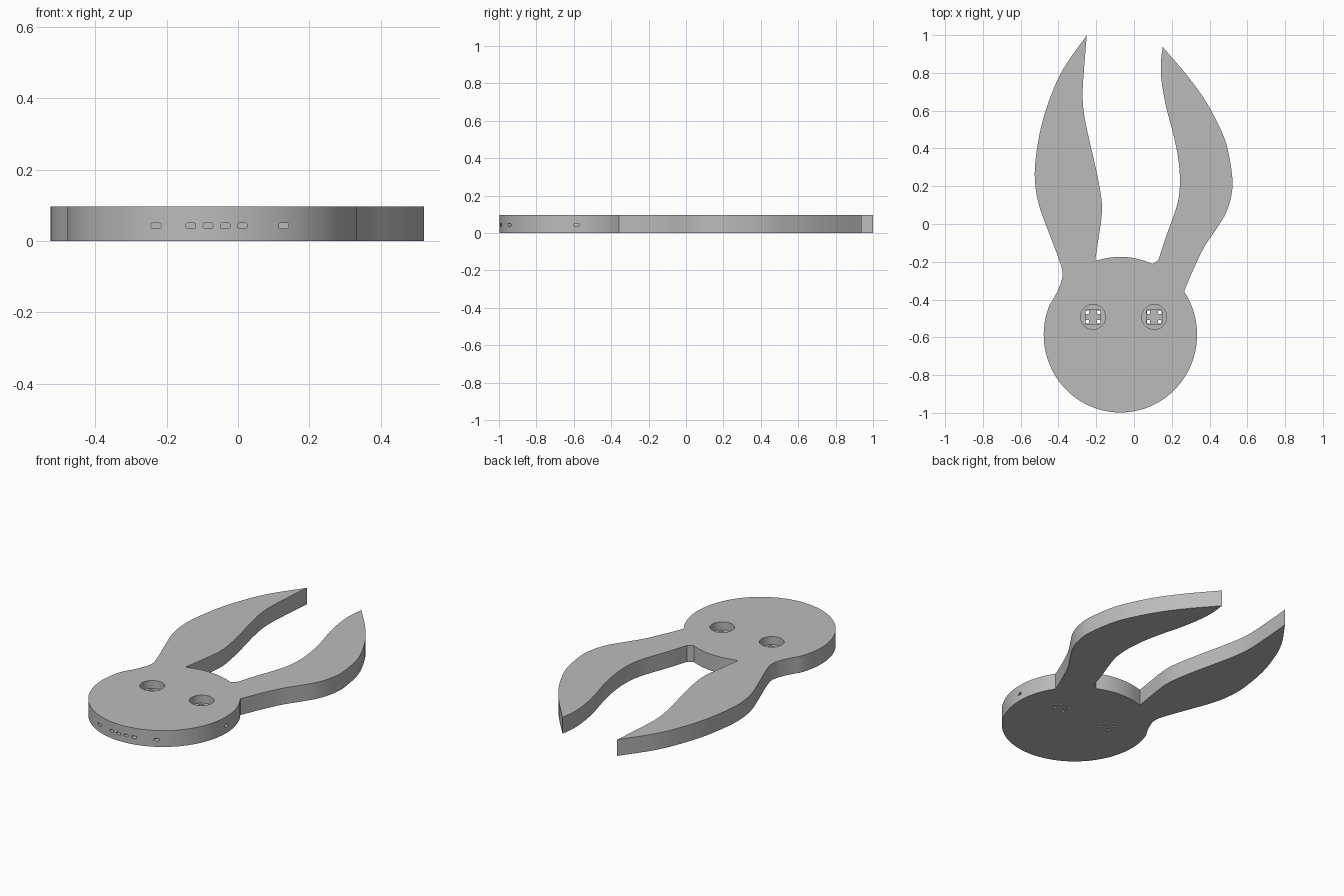
import bpy, bmesh, math
from mathutils import Vector

THICK = 0.097
HEAD = Vector((-0.072, -0.586))
RX, RY = 0.406, 0.412

old = bpy.data.objects.get("Cube")
if old:
    bpy.data.objects.remove(old, do_unlink=True)

grey = bpy.data.materials.new("plain grey")
grey.use_nodes = True
colour = (0.5, 0.5, 0.5, 1)
grey.diffuse_color = colour
grey.node_tree.nodes["Principled BSDF"].inputs["Base Color"].default_value = colour


def arc(start, end, count):
    """Points on the head outline between two angles in degrees."""
    angles = [math.radians(start + (end - start) * i / count) for i in range(count + 1)]
    return [HEAD + Vector((RX * math.cos(a), RY * math.sin(a))) for a in angles]


def spline(points, steps=5):
    """Smooth curve through the points."""
    p = [Vector(q) for q in points]
    p = [2 * p[0] - p[1]] + p + [2 * p[-1] - p[-2]]
    out = []
    for a, b, c, d in zip(p, p[1:], p[2:], p[3:]):
        for i in range(steps):
            t = i / steps
            out.append(0.5 * (2 * b + (c - a) * t + (2 * a - 5 * b + 4 * c - d) * t * t
                              + (3 * b - a - 3 * c + d) * t ** 3))
    return out + [p[-2]]


def prism(name, outline, bottom, top):
    """Upright solid with the given plan outline."""
    bm = bmesh.new()
    face = bm.faces.new([bm.verts.new((p[0], p[1], bottom)) for p in outline])
    up = bmesh.ops.extrude_face_region(bm, geom=[face])["geom"]
    bmesh.ops.translate(bm, verts=[v for v in up if isinstance(v, bmesh.types.BMVert)],
                        vec=(0, 0, top - bottom))
    bmesh.ops.recalc_face_normals(bm, faces=bm.faces)
    mesh = bpy.data.meshes.new(name)
    bm.to_mesh(mesh)
    bm.free()
    obj = bpy.data.objects.new(name, mesh)
    bpy.context.collection.objects.link(obj)
    return obj


def rounded(width, height, radius, n=4):
    """Rounded rectangle around the origin."""
    out = []
    for k, (sx, sy) in enumerate([(1, 1), (-1, 1), (-1, -1), (1, -1)]):
        for i in range(n + 1):
            a = math.pi / 2 * (k + i / n)
            out.append((sx * (width / 2 - radius) + radius * math.cos(a),
                        sy * (height / 2 - radius) + radius * math.sin(a)))
    return out


def cut(target, cutter):
    """Subtract the cutter for good, then remove it."""
    mod = target.modifiers.new("cut", 'BOOLEAN')
    mod.operation, mod.solver, mod.object = 'DIFFERENCE', 'EXACT', cutter
    bpy.context.view_layer.objects.active = target
    bpy.ops.object.modifier_apply(modifier=mod.name)
    bpy.data.objects.remove(cutter, do_unlink=True)


# Ear edges, each running counterclockwise around the plate
right_outer = spline([(.265, -.357), (.31, -.25), (.37, -.125), (.43, -.035), (.485, .055),
                      (.515, .15), (.52, .25), (.49, .42), (.43, .56), (.36, .68),
                      (.27, .80), (.152, .937)])
right_inner = spline([(.152, .937), (.142, .85), (.147, .75), (.17, .62), (.207, .48),
                      (.232, .36), (.243, .24), (.235, .13), (.205, .03), (.165, -.08),
                      (.12, -.22)])
left_inner = spline([(-.206, -.195), (-.19, -.09), (-.17, .06), (-.178, .17), (-.21, .33),
                     (-.245, .48), (-.267, .6), (-.272, .7), (-.264, .83), (-.25, 1.0)])
left_outer = spline([(-.25, 1.0), (-.375, .82), (-.447, .66), (-.495, .50), (-.523, .32),
                     (-.522, .20), (-.50, .09), (-.453, -.04), (-.40, -.18), (-.378, -.265),
                     (-.40, -.345), (-.446, -.43)])

# Flat body: head disc and both ears in one outline
outline = (right_outer[:-1] + right_inner[:-1] + arc(62, 109, 14)[1:-1]
           + left_inner[:-1] + left_outer[:-1] + arc(157, 394, 64)[:-1])
body = prism("rabbit_plate", outline, 0, THICK)

# Eyes: round recess, square pocket and four pin holes through the back
for ex, ey in ((-0.217, -0.492), (0.107, -0.492)):
    def place(shape, dx=0, dy=0):
        return [(x + ex + dx, y + ey + dy) for x, y in shape]

    cut(body, prism("eye_recess", place(rounded(.132, .132, .066, 12)), .05, .2))
    cut(body, prism("eye_pocket", place(rounded(.08, .08, .008)), .03, .06))
    for dx in (-.03, .03):
        for dy in (-.025, .025):
            cut(body, prism("pin_hole", place(rounded(.018, .018, .004), dx, dy), -.1, .04))

# Wire slots in the rim: (x, y, turn about z)
slots = [(x, -0.98, 0) for x in (-.23, -.132, -.084, -.036, .012, .128)]
slots.append((0.32, -0.585, math.pi / 2))
for x, y, turn in slots:
    slot = prism("slot_cutter", rounded(.027, .015, .005), -.1, .1)
    slot.rotation_euler = (math.pi / 2, 0, turn)
    slot.location = (x, y, .043)
    bpy.context.view_layer.update()
    cut(body, slot)

body.data.materials.clear()
body.data.materials.append(grey)
for poly in body.data.polygons:
    poly.material_index = 0
bpy.ops.object.select_all(action='DESELECT')
body.select_set(True)
bpy.context.view_layer.objects.active = body
bpy.ops.object.shade_smooth_by_angle(angle=math.radians(25))
